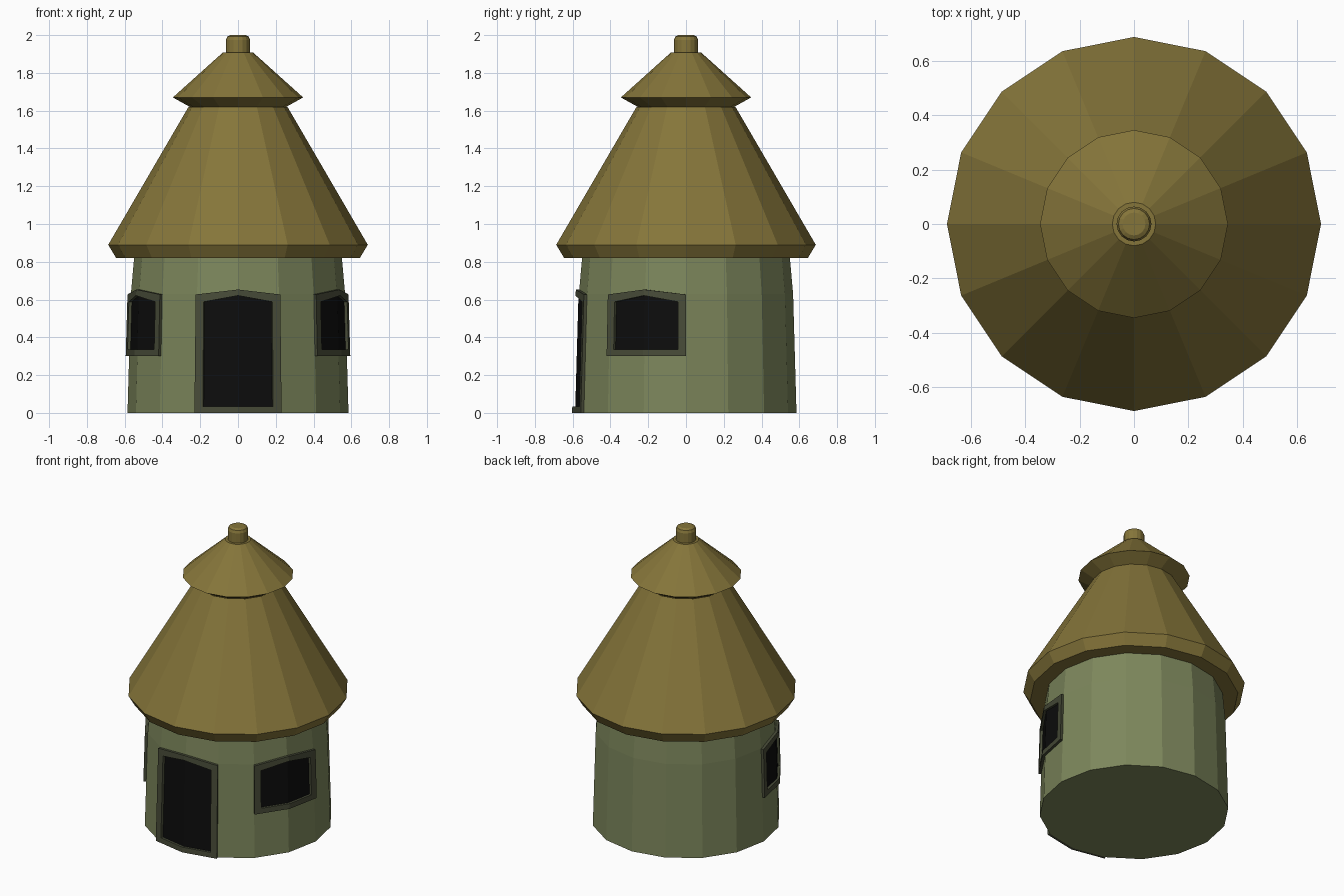
import bpy
from math import sin, cos, pi, radians

if "Cube" in bpy.data.objects:
    bpy.data.objects.remove(bpy.data.objects["Cube"])

SIDES = 16
WALL = [(0.585, 0), (0.567, 0.63), (0.55, 0.82)]


def material(name, rgb):
    m = bpy.data.materials.new(name)
    m.diffuse_color = (*rgb, 1)
    m.use_nodes = True
    m.node_tree.nodes["Principled BSDF"].inputs["Base Color"].default_value = m.diffuse_color
    return m


PLASTER = material("plaster", (0.205, 0.242, 0.107))
THATCH = material("thatch", (0.235, 0.178, 0.042))
TRIM = material("trim", (0.065, 0.072, 0.04))
DARK = material("dark", (0.004, 0.004, 0.004))


def add_mesh(name, verts, faces, mat):
    me = bpy.data.meshes.new(name)
    me.from_pydata(verts, [], faces)
    me.materials.append(mat)
    ob = bpy.data.objects.new(name, me)
    bpy.context.collection.objects.link(ob)
    return ob


def lathe(name, profile, mat, bottom=True, top=True):
    """Revolve (radius, z) points listed from bottom to top."""
    n = SIDES
    verts = [(r * cos(2 * pi * i / n), r * sin(2 * pi * i / n), z)
             for r, z in profile for i in range(n)]
    faces = [(k * n + i, k * n + (i + 1) % n, (k + 1) * n + (i + 1) % n, (k + 1) * n + i)
             for k in range(len(profile) - 1) for i in range(n)]
    if bottom:
        faces.append(tuple(reversed(range(n))))
    if top:
        faces.append(tuple(range(len(verts) - n, len(verts))))
    return add_mesh(name, verts, faces, mat)


def wall_radius(z):
    for (r0, z0), (r1, z1) in zip(WALL, WALL[1:]):
        if z <= z1:
            return r0 + (r1 - r0) * (z - z0) / (z1 - z0)
    return WALL[-1][0]


def on_wall(angle, u, z, offset):
    """Point on the two wall facets either side of a corner; u runs -1 to 1."""
    side = angle + (2 * pi / SIDES) * (1 if u > 0 else -1)
    t, r = abs(u), wall_radius(z) + offset
    return (r * ((1 - t) * cos(angle) + t * cos(side)),
            r * ((1 - t) * sin(angle) + t * sin(side)), z)


def opening(name, degrees, z0):
    """Folded frame with a shallow peaked head, and its dark panel."""
    a = radians(degrees)

    def loop(u, low, head, peak, offset):
        pts = [(-u, low), (-u, head), (0, peak), (u, head), (u, low), (0, low)]
        return [on_wall(a, s, z, offset) for s, z in pts]

    outer = (1, z0, 0.627, 0.653)
    inner = (0.81, z0 + 0.035, 0.588, 0.621)
    loops = [loop(*outer, 0), loop(*outer, 0.018), loop(*inner, 0.018), loop(*inner, 0.002)]
    faces = [(k * 6 + i, k * 6 + (i + 1) % 6, k * 6 + 6 + (i + 1) % 6, k * 6 + 6 + i)
             for k in range(3) for i in range(6)]
    faces = [f[::-1] for f in faces]
    add_mesh(name + "_frame", sum(loops, []), faces, TRIM)
    add_mesh(name + "_panel", loops[3], [(0, 5, 2, 1), (5, 4, 3, 2)], DARK)


# Round wall
lathe("wall", WALL, PLASTER, top=False)

# Two-tier thatched roof and finial
lathe("main_roof", [(0.54, 0.82), (0.645, 0.82), (0.687, 0.89), (0.262, 1.62)],
      THATCH, bottom=False, top=False)
lathe("roof_cap", [(0.255, 1.62), (0.345, 1.67), (0.08, 1.908)], THATCH)
lathe("finial", [(0.064, 1.905), (0.064, 1.975), (0.057, 1.992), (0.042, 2.0)],
      THATCH, bottom=False)

# Door and windows
opening("door", -90, 0)
opening("right_window", -22.5, 0.30)
opening("left_window", -157.5, 0.30)
